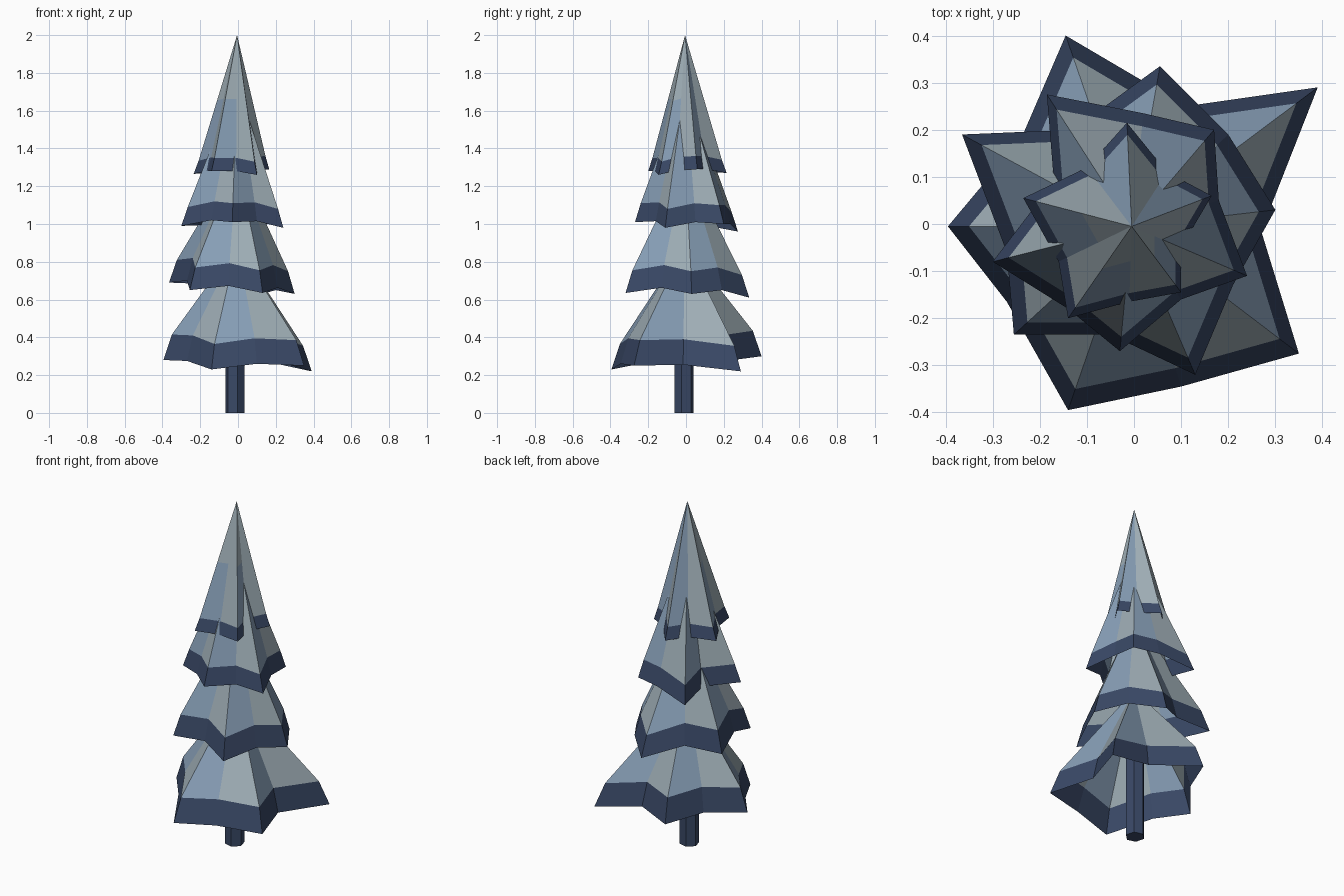
import bpy
import bmesh
from mathutils import Vector

cube = bpy.data.objects.get("Cube")
if cube:
    bpy.data.objects.remove(cube)


def make_material(name, srgb):
    """One flat matte colour, given as sRGB and stored as linear."""
    color = [(c / 255) ** 2.2 for c in srgb] + [1]
    mat = bpy.data.materials.new(name)
    mat.use_nodes = True
    mat.diffuse_color = color
    shader = mat.node_tree.nodes["Principled BSDF"]
    shader.inputs["Base Color"].default_value = color
    shader.inputs["Roughness"].default_value = 0.9
    return mat


dark_navy = make_material("dark navy", (60, 74, 102))
frost_blue = make_material("frost blue", (135, 158, 182))
frost_grey = make_material("frost grey", (157, 172, 180))
NAVY, BLUE, GREY = range(3)


def finish(bm, name, mats):
    mesh = bpy.data.meshes.new(name)
    bm.to_mesh(mesh)
    bm.free()
    for mat in mats:
        mesh.materials.append(mat)
    obj = bpy.data.objects.new(name, mesh)
    bpy.context.collection.objects.link(obj)
    return obj


def make_tier(name, tips, valleys, rise, lift, peak, inset=0.885, grey_above=9):
    """Open star-shaped skirt: dark hem band, then pleats running to a peak.
    Tips (x, y, z) and valleys (x, y) run anticlockwise seen from above."""
    bm = bmesh.new()
    apex = Vector((-0.005, -0.005, peak))
    hem = []
    for i, (tip, valley) in enumerate(zip(tips, valleys)):
        next_tip = tips[(i + 1) % len(tips)]
        hem.append(Vector(tip))
        hem.append(Vector((*valley, (tip[2] + next_tip[2]) / 2 + lift)))

    # hem, band top and a middle ring
    def inward(p, scale, z):
        return Vector((apex.x + (p.x - apex.x) * scale,
                       apex.y + (p.y - apex.y) * scale, z))

    band = [inward(p, inset, p.z + rise) for p in hem]
    middle = [p.lerp(apex, 0.48) for p in band]
    rings = [[bm.verts.new(p) for p in ring] for ring in (hem, band, middle)]
    top = bm.verts.new(apex)

    n = len(hem)
    for i in range(n):
        j = (i + 1) % n
        pleat = BLUE if i % 2 == 0 else GREY
        for level in (0, 1):
            low, high = rings[level], rings[level + 1]
            face = bm.faces.new((low[i], low[j], high[j], high[i]))
            face.material_index = pleat if level else NAVY
        cap = bm.faces.new((rings[2][i], rings[2][j], top))
        center = cap.calc_center_median()
        front_tip = center.z > grey_above and center.y < 0
        cap.material_index = GREY if front_tip else pleat
    return finish(bm, name, (dark_navy, frost_blue, frost_grey))


# Branch tiers, bottom to top
make_tier("bottom_branches",
          [(.39, .29, .22), (-.145, .4, .3), (-.395, -.005, .28),
           (-.14, -.395, .23), (.35, -.275, .25)],
          [(.11, .25), (-.24, .18), (-.27, -.165), (.1, -.345), (.27, -.015)],
          rise=.135, lift=.02, peak=.89)
make_tier("lower_branches",
          [(.3, .03, .63), (.055, .335, .61), (-.365, .19, .69),
           (-.255, -.235, .65), (.13, -.32, .635)],
          [(.2, .19), (-.13, .2), (-.27, -.06), (-.05, -.235), (.21, -.13)],
          rise=.12, lift=.03, peak=1.34)
make_tier("upper_branches",
          [(.17, .2, 1.0), (-.185, .275, .96), (-.3, -.08, .99),
           (-.03, -.27, 1.01), (.24, -.11, .98)],
          [(.02, .235), (-.17, .09), (-.14, -.18), (.1, -.16), (.18, .05)],
          rise=.1, lift=.02, peak=1.75)
make_tier("top_branches",
          [(.165, .06, 1.29), (-.015, .215, 1.27), (-.235, .055, 1.265),
           (-.14, -.2, 1.28), (.1, -.145, 1.26)],
          [(.07, .11), (-.1, .12), (-.16, -.08), (-.01, -.165), (.1, -.05)],
          rise=.07, lift=.01, peak=2.0, grey_above=1.66)

# Trunk
bpy.ops.mesh.primitive_cylinder_add(vertices=6, radius=.052, depth=.75,
                                    location=(-.015, -.01, .375),
                                    rotation=(0, 0, .25))
trunk = bpy.context.object
trunk.name = "trunk"
trunk.data.materials.append(dark_navy)
